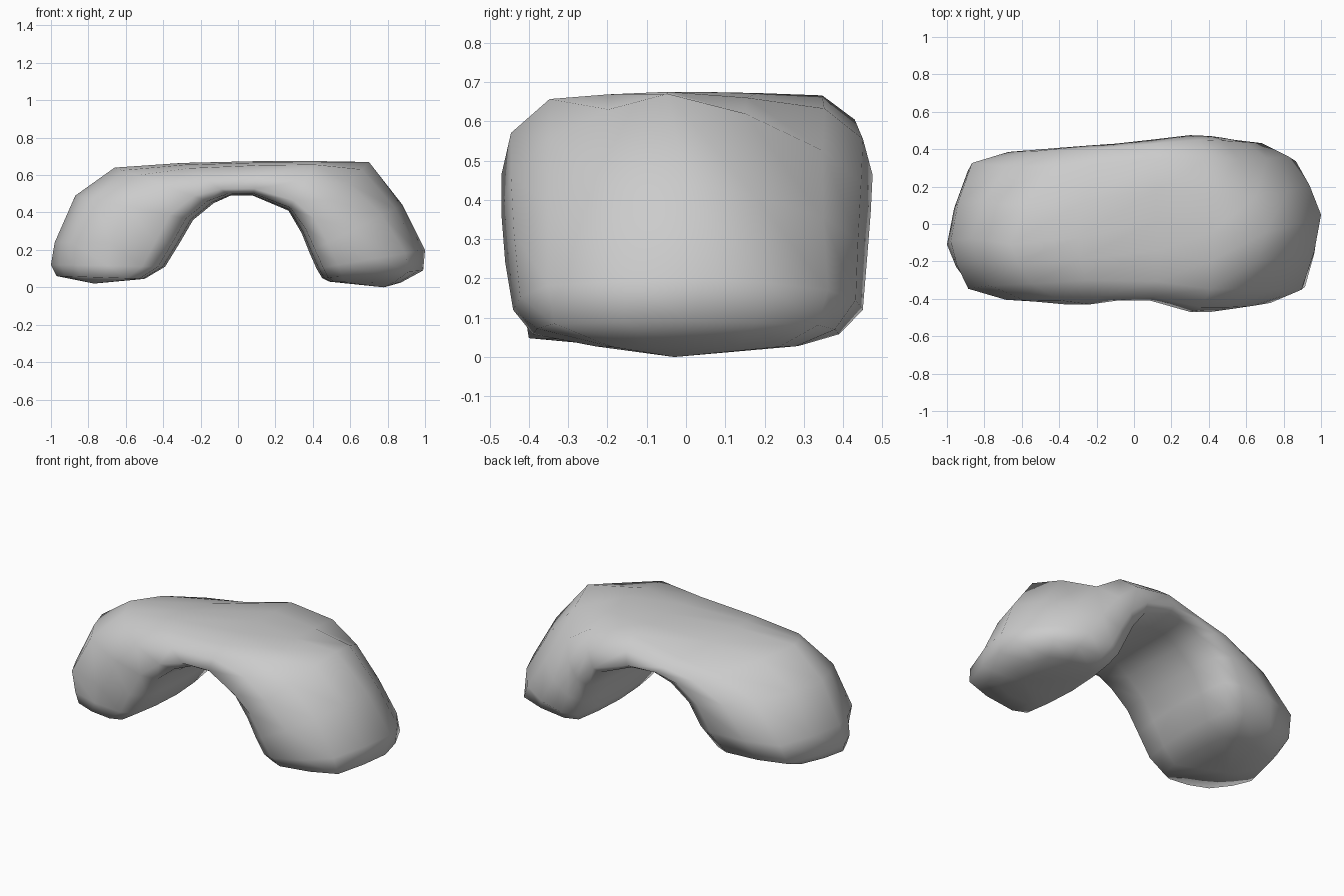
import bpy, bmesh

cube = bpy.data.objects.get("Cube")
if cube:
    bpy.data.objects.remove(cube)

stone = bpy.data.materials.new("grey_stone")
stone.use_nodes = True
GREY = (0.6, 0.6, 0.6, 1)
stone.diffuse_color = GREY
stone.node_tree.nodes["Principled BSDF"].inputs["Base Color"].default_value = GREY

# Sections along the arch, left foot to right foot:
# inner x, inner z, outer x, outer z, front y, back y,
# reach of the front shoulder, reach of the back shoulder, ridge position, shoulder softness
SECTIONS = [
    (-.50, .045, -.97, .06, -.40, .18, .72, .8, .45, .09),
    (-.39, .11, -1.0, .12, -.41, .34, .77, .82, .4, .08),
    (-.31, .24, -.98, .24, -.42, .40, .86, .83, .4, .09),
    (-.24, .36, -.87, .49, -.43, .41, .84, .7, .42, .12),
    (-.13, .45, -.66, .64, -.43, .42, .78, .58, .38, .13),
    (-.04, .49, -.30, .665, -.41, .43, .84, .6, .4, .13),
    (.08, .49, .12, .675, -.41, .45, .88, .95, .5, .12),
    (.27, .41, .42, .675, -.47, .475, .93, .84, .45, .13),
    (.34, .29, .70, .67, -.47, .47, .70, .62, .45, .13),
    (.38, .19, .88, .44, -.46, .46, .78, .66, .5, .12),
    (.42, .10, 1.0, .20, -.44, .45, .82, .7, .55, .1),
    (.45, .05, .99, .09, -.39, .39, .86, .77, .52, .07),
    (.49, .03, .87, .025, -.24, .29, .9, .85, .5, .1),
]


def half_outline(shoulder, ridge, soft):
    """From the inner edge round one flank to just before the ridge, as (reach, depth)."""
    return [(.02, .25), (.06, .05), (.2, 0), (shoulder * .65, soft * .2), (shoulder, soft),
            (shoulder + (1 - shoulder) * .65, (soft + ridge) / 2)]


def section_ring(bm, section):
    ix, iz, ox, oz, front, back, front_reach, back_reach, ridge, soft = section
    near = half_outline(front_reach, ridge, soft)
    far = [(t, 1 - s) for t, s in half_outline(back_reach, 1 - ridge, soft)]
    outline = [(0, .5)] + near + [(1, ridge)] + far[::-1]
    return [bm.verts.new((ix + (ox - ix) * t, front + (back - front) * s, iz + (oz - iz) * t))
            for t, s in outline]


def bridge(bm, a, b):
    for i in range(len(a)):
        j = (i + 1) % len(a)
        bm.faces.new((a[i], a[j], b[j], b[i]))


def close_foot(bm, ring, tip):
    centre = bm.verts.new(tip)
    for i, v in enumerate(ring):
        bm.faces.new((v, ring[(i + 1) % len(ring)], centre))


# Rock arch lofted through the sections
bm = bmesh.new()
rings = [section_ring(bm, s) for s in SECTIONS]
for a, b in zip(rings, rings[1:]):
    bridge(bm, a, b)
close_foot(bm, rings[0], (-.77, -.1, .02))
close_foot(bm, rings[-1], (.78, -.03, 0))
bmesh.ops.recalc_face_normals(bm, faces=bm.faces)
for f in bm.faces:
    f.smooth = True

mesh = bpy.data.meshes.new("rock_arch")
bm.to_mesh(mesh)
bm.free()
mesh.materials.append(stone)
arch = bpy.data.objects.new("rock_arch", mesh)
bpy.context.collection.objects.link(arch)
